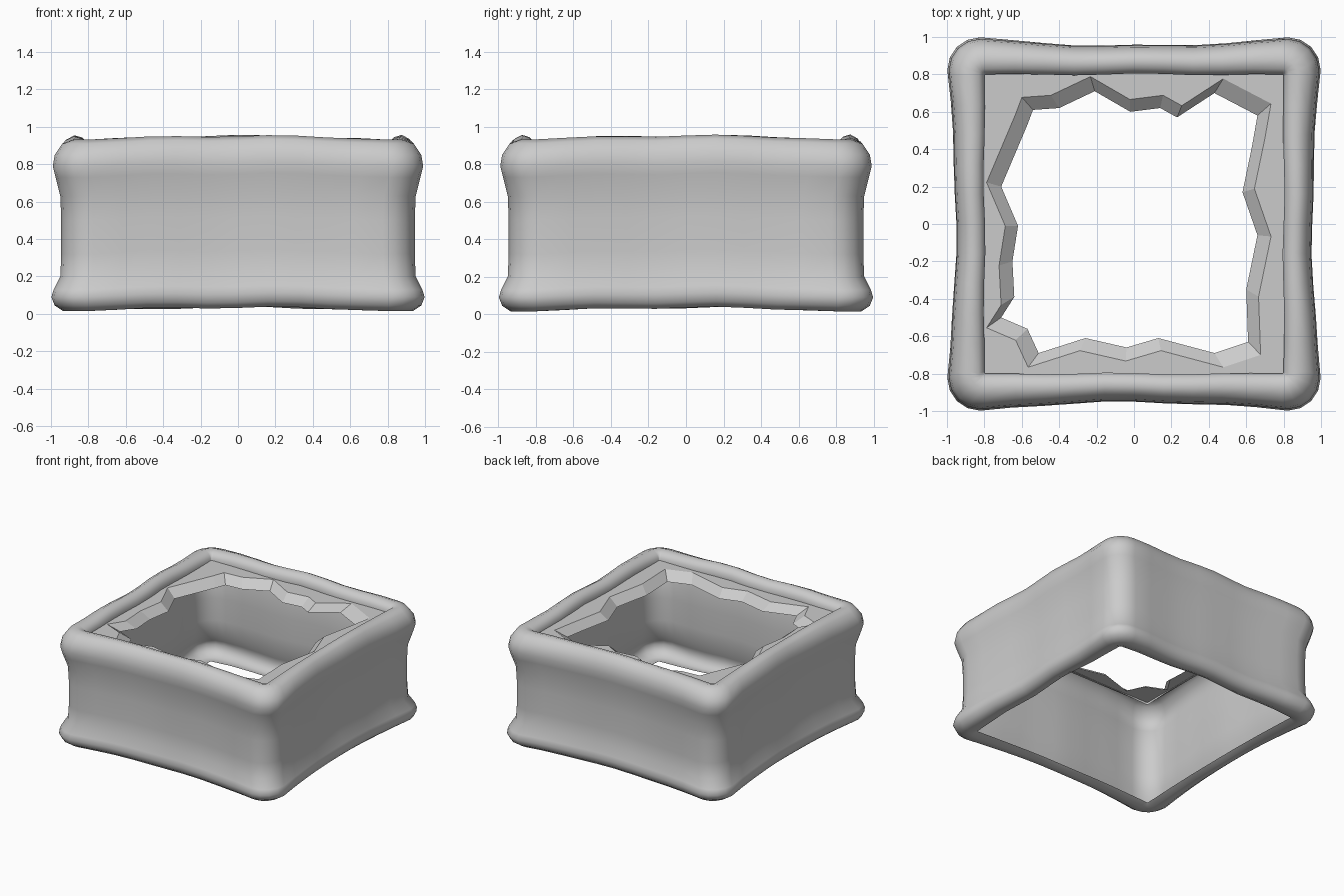
import bpy, bmesh, math
from mathutils import Matrix

if "Cube" in bpy.data.objects:
    bpy.data.objects.remove(bpy.data.objects["Cube"])


def make_object(name, bm):
    bmesh.ops.recalc_face_normals(bm, faces=bm.faces)
    mesh = bpy.data.meshes.new(name)
    bm.to_mesh(mesh)
    bm.free()
    ob = bpy.data.objects.new(name, mesh)
    bpy.context.collection.objects.link(ob)
    return ob


def rounded_loop(h, z, r, bulge, n=10, arc=4):
    """Rounded square loop whose sides swell and sag towards the corners."""
    pts = []
    c = h - r
    for side in range(4):
        rot = Matrix.Rotation(side * math.pi / 2, 3, 'Z')
        local = []
        for i in range(n + 1):
            t = -1 + 2 * i / n
            wave = 0.006 * math.sin(7 * t + side * 1.9) * (1 - t * t)
            local.append((h + bulge * t * t + wave, c * t, z - 0.02 * t * t + wave))
        for i in range(1, arc):
            a = math.pi / 2 * i / arc
            local.append((c + (r + bulge) * math.cos(a),
                          c + (r + bulge) * math.sin(a), z - 0.02))
        for p in local:
            q = rot @ Matrix.Translation(p).translation
            pts.append(q)
    return pts


# Wall skin: half width, height, corner radius, corner swell
profile = [
    (0.82, 0.055, 0.01, 0.0), (0.86, 0.035, 0.06, 0.01), (0.905, 0.035, 0.10, 0.03),
    (0.94, 0.065, 0.13, 0.04), (0.953, 0.11, 0.13, 0.045), (0.945, 0.15, 0.13, 0.04),
    (0.92, 0.22, 0.14, 0.03), (0.915, 0.34, 0.14, 0.03), (0.915, 0.52, 0.14, 0.03),
    (0.92, 0.65, 0.14, 0.03), (0.94, 0.75, 0.13, 0.035), (0.95, 0.81, 0.13, 0.04),
    (0.94, 0.87, 0.13, 0.04), (0.91, 0.93, 0.12, 0.03), (0.87, 0.952, 0.08, 0.01),
    (0.83, 0.94, 0.03, 0.0), (0.80, 0.91, 0.01, 0.0), (0.80, 0.87, 0.01, 0.0),
]
bm = bmesh.new()
rings = [[bm.verts.new(p) for p in rounded_loop(*level)] for level in profile]
for lo, hi in zip(rings, rings[1:]):
    for i in range(len(lo)):
        j = (i + 1) % len(lo)
        bm.faces.new((lo[i], lo[j], hi[j], hi[i]))
wall = make_object("square_wall_skin", bm)
bpy.context.view_layer.objects.active = wall
wall.select_set(True)
bpy.ops.object.shade_smooth_by_angle(angle=math.radians(50))

# Ragged ledge inside the top rim, with a sloping broken edge
ragged = [
    (-0.54, 0.61), (-0.40, 0.62), (-0.21, 0.71), (-0.02, 0.60), (0.14, 0.62),
    (0.23, 0.57), (0.43, 0.70), (0.66, 0.58), (0.63, 0.41), (0.58, 0.17),
    (0.66, -0.06), (0.60, -0.35), (0.61, -0.63), (0.43, -0.69), (0.13, -0.61),
    (-0.04, -0.66), (-0.26, -0.61), (-0.51, -0.69), (-0.57, -0.56), (-0.71, -0.50),
    (-0.64, -0.39), (-0.65, -0.20), (-0.62, -0.01), (-0.71, 0.20), (-0.57, 0.53),
]
LEDGE_Z, EDGE_Z = 0.87, 0.81
bm = bmesh.new()
upper = [bm.verts.new((x * 1.11, y * 1.11, LEDGE_Z)) for x, y in ragged]
lower = [bm.verts.new((x, y, EDGE_Z)) for x, y in ragged]
outer = [bm.verts.new((x, y, LEDGE_Z)) for x, y in
         ((-0.82, -0.82), (0.82, -0.82), (0.82, 0.82), (-0.82, 0.82))]
edges = []
for loop in (upper, outer):
    edges += [bm.edges.new((loop[i - 1], loop[i])) for i in range(len(loop))]
bmesh.ops.triangle_fill(bm, edges=edges, use_beauty=True, normal=(0, 0, 1))
for i in range(len(upper)):
    bm.faces.new((upper[i - 1], upper[i], lower[i], lower[i - 1]))
make_object("ragged_top_ledge", bm)
